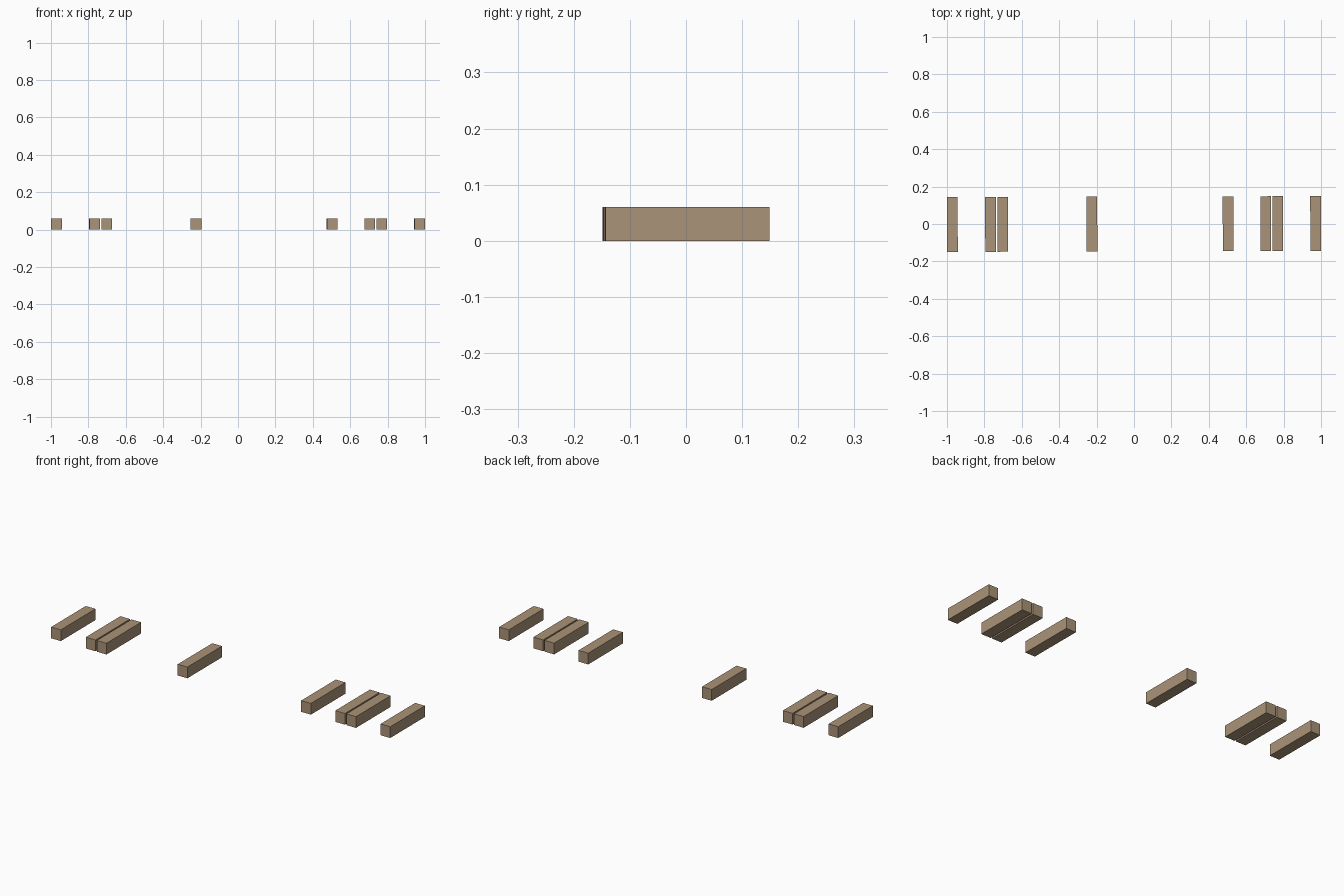
import bpy, math
from mathutils import Matrix

if "Cube" in bpy.data.objects:
    bpy.data.objects.remove(bpy.data.objects["Cube"])

WIDTH, LENGTH, HEIGHT = 0.057, 0.293, 0.06
SKEW = Matrix.Rotation(math.radians(0.15), 4, 'Z')  # whole row sits slightly turned

wood = bpy.data.materials.new("weathered wood")
wood.diffuse_color = (0.402, 0.292, 0.188, 1)
wood.use_nodes = True
wood.node_tree.nodes["Principled BSDF"].inputs["Base Color"].default_value = wood.diffuse_color

# Row of loose wooden blocks, by x centre
for i, x in enumerate((-0.971, -0.767, -0.702, -0.225, 0.503, 0.704, 0.769, 0.971), 1):
    bpy.ops.mesh.primitive_cube_add(size=1)
    block = bpy.context.object
    block.name = f"wood_block_{i}"
    block.data.transform(Matrix.Diagonal((WIDTH, LENGTH, HEIGHT, 1)))
    block.matrix_world = SKEW @ Matrix.Translation((x, 0, HEIGHT / 2))
    block.data.materials.append(wood)
